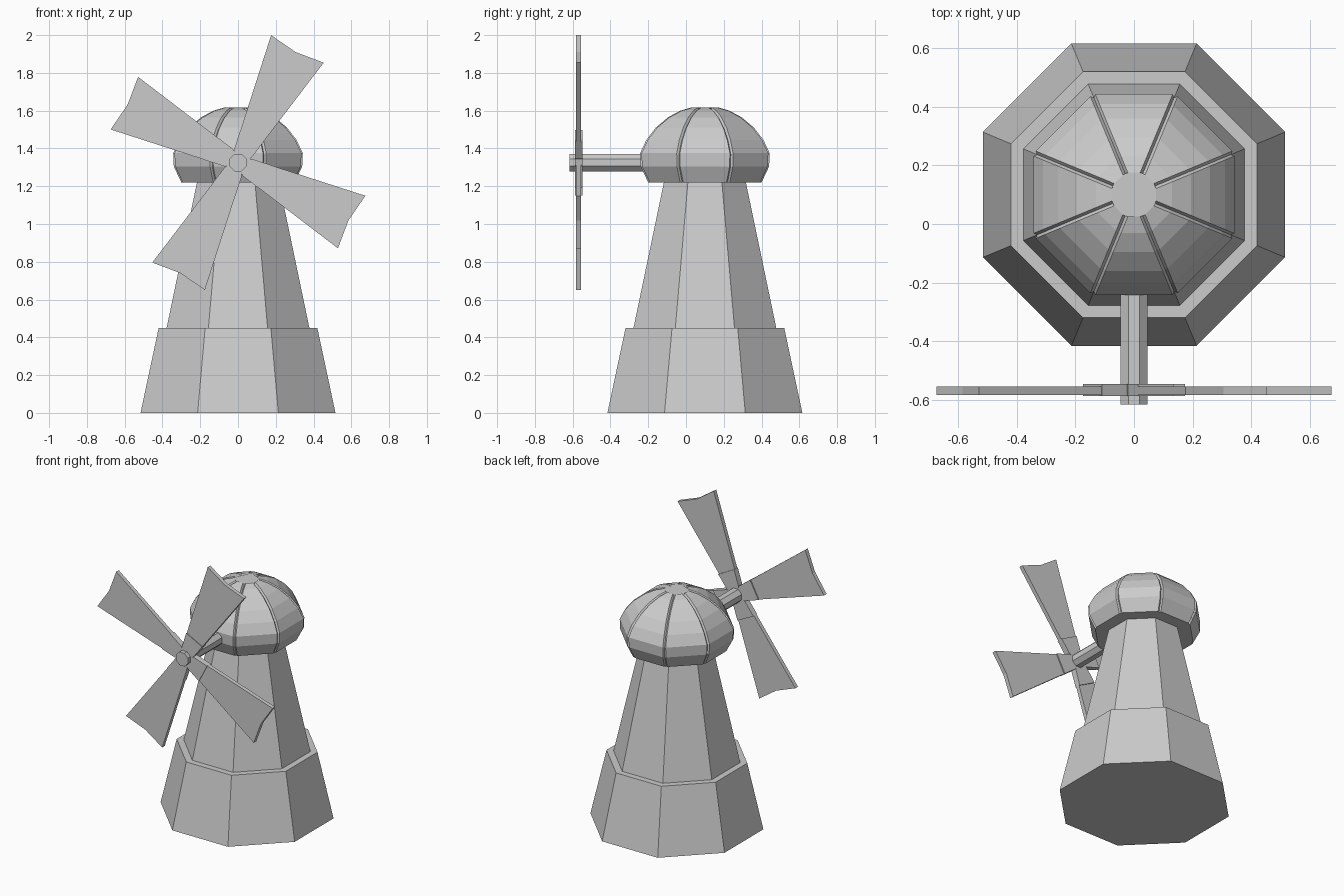
import bpy, bmesh
from math import radians, sin, cos, tan, pi
from mathutils import Vector

if "Cube" in bpy.data.objects:
    bpy.data.objects.remove(bpy.data.objects["Cube"])

CY = 0.10            # tower axis, set back from the sails
HUB_Z = 1.325        # height of the sail axle
T = tan(pi / 8)      # half side of an octagon with apothem 1


def make_object(name, bm):
    bmesh.ops.recalc_face_normals(bm, faces=bm.faces)
    mesh = bpy.data.meshes.new(name)
    bm.to_mesh(mesh)
    bm.free()
    obj = bpy.data.objects.new(name, mesh)
    bpy.context.collection.objects.link(obj)
    return obj


def loft(name, rings):
    """Skin a stack of equal-length point rings and close both ends."""
    bm = bmesh.new()
    loops = [[bm.verts.new(p) for p in ring] for ring in rings]
    n = len(loops[0])
    for a, b in zip(loops, loops[1:]):
        for i in range(n):
            j = (i + 1) % n
            bm.faces.new((a[i], a[j], b[j], b[i]))
    bm.faces.new(loops[0][::-1])
    bm.faces.new(loops[-1])
    return make_object(name, bm)


def octagon(apothem):
    """Octagon corners with flats facing the axes."""
    r = apothem / cos(pi / 8)
    return [(r * cos(pi / 8 + i * pi / 4), r * sin(pi / 8 + i * pi / 4)) for i in range(8)]


def tower_part(name, profile):
    return loft(name, [[(x, y + CY, z) for x, y in octagon(a)] for a, z in profile])


# Tower: wide plinth and tapered body
tower_part("tower_base", [(0.516, 0), (0.42, 0.45)])
tower_part("tower_body", [(0.38, 0.44), (0.213, 1.24)])


# Domed cap: eight panels separated by narrow recessed grooves
def cap_ring(apothem, z, gap=0.010, depth=0.965):
    ring = []
    half = apothem * T
    for i in range(8):
        a = i * pi / 4
        points = [(apothem, -half + gap, z), (apothem, half - gap, z),
                  (apothem * depth, half * depth, 1.22 + (z - 1.22) * depth)]
        for u, v, h in points:
            ring.append((u * cos(a) - v * sin(a), u * sin(a) + v * cos(a) + CY, h))
    return ring


cap_profile = [(0.30, 1.22), (0.34, 1.305), (0.343, 1.375), (0.31, 1.445),
               (0.26, 1.51), (0.195, 1.565), (0.13, 1.60), (0.075, 1.616)]
loft("cap", [cap_ring(a, z) for a, z in cap_profile])

# Axle
loft("axle", [[(x, y, z + HUB_Z) for x, z in octagon(0.046)] for y in (-0.617, 0.0)])


# Sails: flared blade with notched tip, plus a thicker root sleeve
def sail_slab(name, outline, y0, y1, angle):
    along = Vector((cos(angle), sin(angle)))
    across = Vector((-sin(angle), cos(angle)))
    flat = [along * u + across * v for u, v in outline]
    return loft(name, [[(p.x, y, p.y + HUB_Z) for p in flat] for y in (y0, y1)])


blade = [(0.055, -0.050), (0.679, -0.157), (0.660, 0.0), (0.679, 0.157), (0.055, 0.050)]
sleeve = [(0.03, -0.035), (0.055, -0.051), (0.16, -0.069),
          (0.16, 0.069), (0.055, 0.051), (0.03, 0.035)]
for k in range(4):
    angle = radians(62.4 + 90 * k)
    sail_slab(f"sail_{k + 1}", blade, -0.583, -0.555, angle)
    sail_slab(f"sail_root_{k + 1}", sleeve, -0.588, -0.547, angle)
